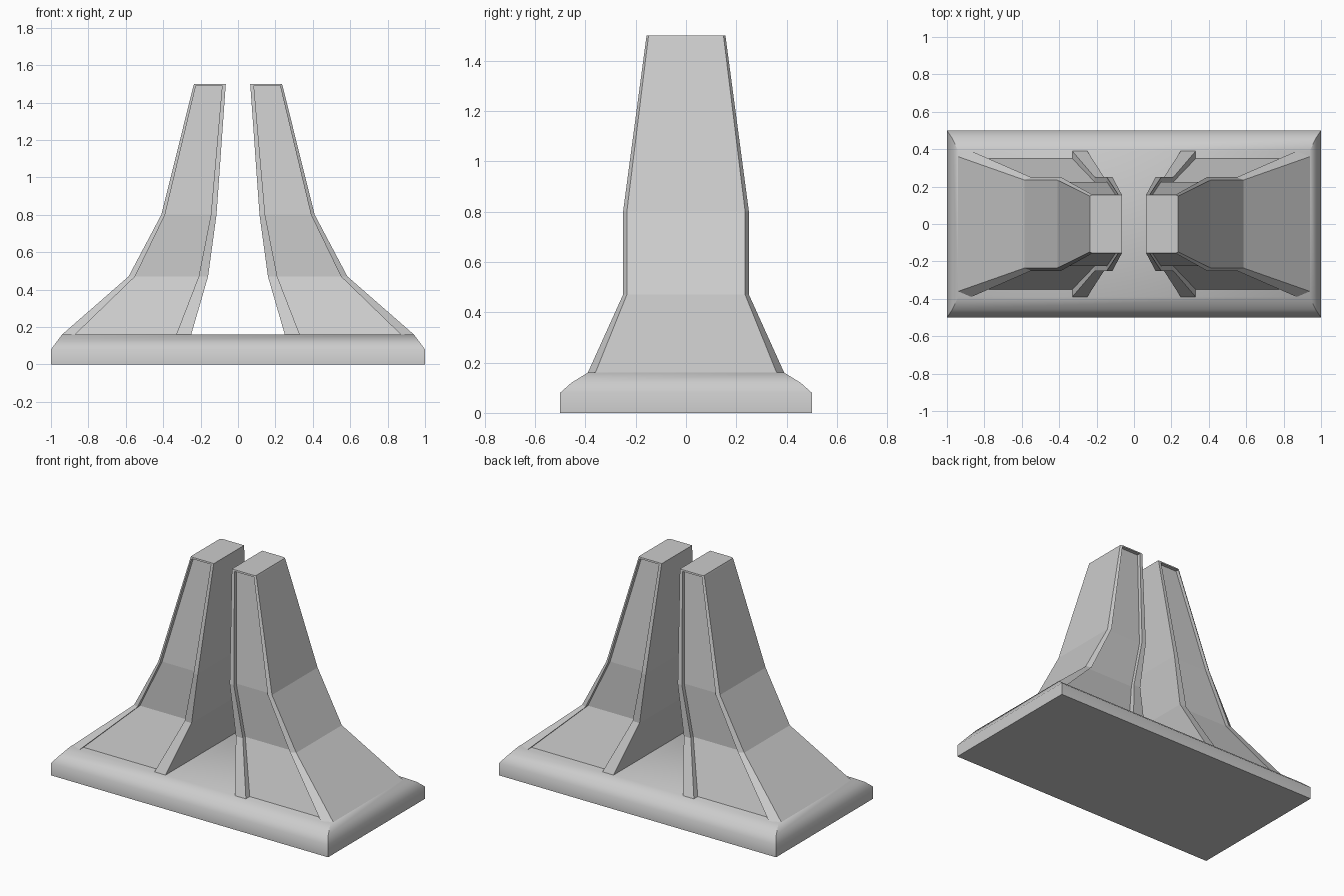
import bpy, bmesh

if "Cube" in bpy.data.objects:
    bpy.data.objects.remove(bpy.data.objects["Cube"])


def loft(name, rings, cap_bottom):
    """Skin a list of matching closed rings, cap the ends and clean up."""
    bm = bmesh.new()
    loops = [[bm.verts.new(p) for p in ring] for ring in rings]
    n = len(loops[0])
    for a, b in zip(loops, loops[1:]):
        for i in range(n):
            j = (i + 1) % n
            bm.faces.new((a[i], a[j], b[j], b[i]))
    bm.faces.new(loops[-1])
    if cap_bottom:
        bm.faces.new(loops[0][::-1])
    bmesh.ops.remove_doubles(bm, verts=bm.verts, dist=0.0002)
    bmesh.ops.recalc_face_normals(bm, faces=bm.faces)
    mesh = bpy.data.meshes.new(name)
    bm.to_mesh(mesh)
    bm.free()
    obj = bpy.data.objects.new(name, mesh)
    bpy.context.collection.objects.link(obj)
    return obj


# Base plinth with rounded-over shoulders
def rect(x, y, z):
    return [(-x, -y, z), (x, -y, z), (x, y, z), (-x, y, z)]


base = loft("base_plinth", [rect(1, 0.5, 0), rect(1, 0.5, 0.08),
                            rect(0.97, 0.455, 0.12), rect(0.94, 0.39, 0.16)], True)
bpy.context.view_layer.objects.active = base
base.select_set(True)
bpy.ops.object.shade_smooth_by_angle(angle=1.0)


# Pylon cross-section: chamfered outer corners, recessed front and back panels
def section(z, xo, xm, xp, xi, yc, yf, yp):
    half = [(xo, yc), (xm, yf), (xm, yp), (xp, yp), (xp, yf), (xi, yf)]
    return [(x, y, z) for x, y in half] + [(x, -y, z) for x, y in reversed(half)]


pylon = loft("pylons", [
    section(0.16, 0.94, 0.87, 0.33, 0.25, 0.36, 0.39, 0.35),
    section(0.47, 0.585, 0.55, 0.21, 0.16, 0.235, 0.25, 0.225),
    section(0.80, 0.41, 0.39, 0.145, 0.115, 0.235, 0.25, 0.225),
    section(1.49, 0.238, 0.225, 0.085, 0.066, 0.15, 0.158, 0.135),
    # Lid closing the top of the recesses
    section(1.49, 0.238, 0.225, 0.085, 0.066, 0.15, 0.158, 0.158),
    section(1.50, 0.235, 0.223, 0.084, 0.065, 0.149, 0.156, 0.156),
], False)
mirror = pylon.modifiers.new("mirror", 'MIRROR')
mirror.use_axis[0] = True
